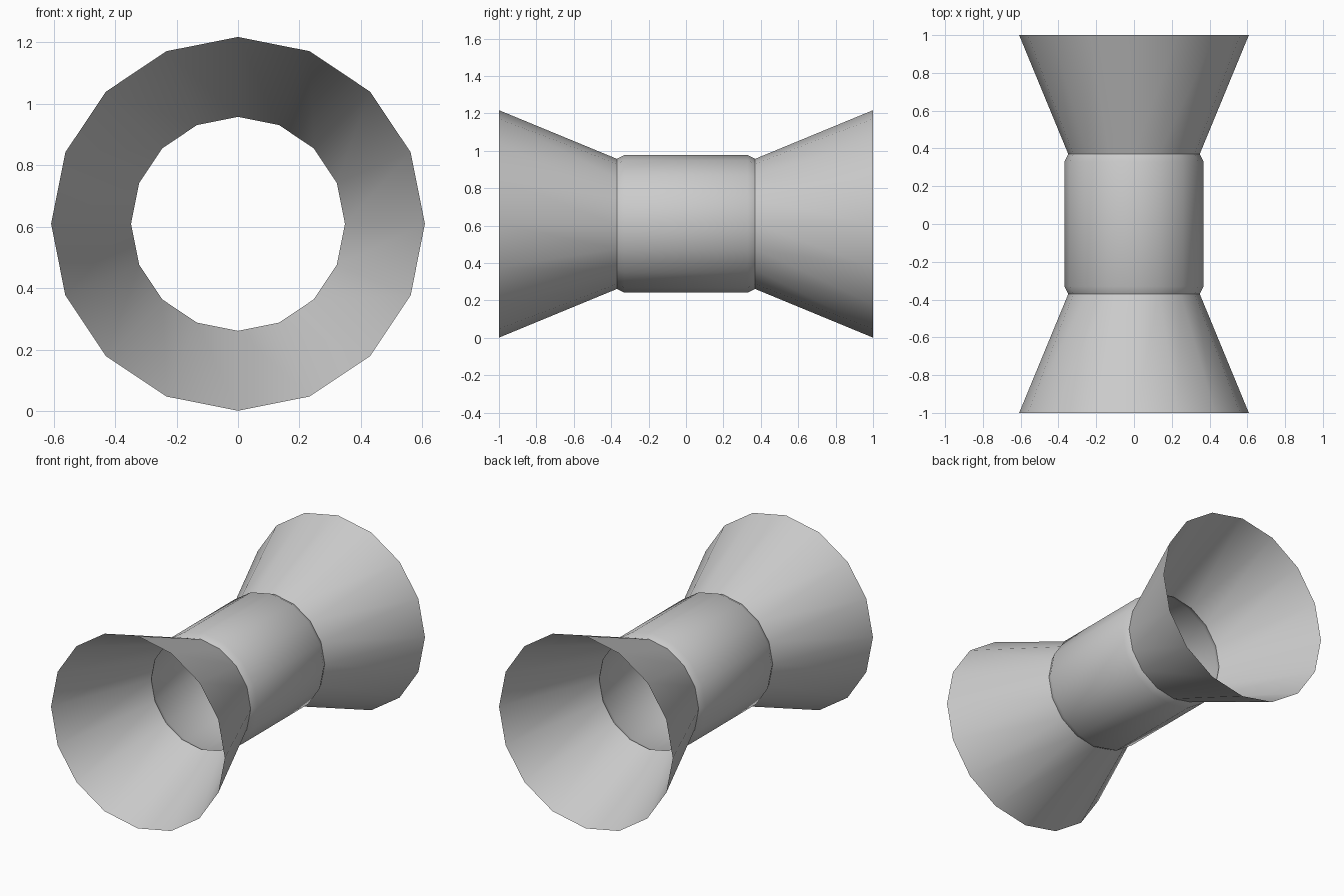
import bpy, bmesh, math

if "Cube" in bpy.data.objects:
    bpy.data.objects.remove(bpy.data.objects["Cube"])

SIDES = 16
AXIS_Z = 0.609

# (y, radius) profile of the thin double-flared tube, mirrored front to back
half = [(-1.0, 0.608), (-0.37, 0.348), (-0.33, 0.368)]
profile = half + [(-y, r) for y, r in reversed(half)]

grey = bpy.data.materials.new("light_grey")
grey.diffuse_color = (0.6, 0.6, 0.6, 1)
grey.use_nodes = True
grey.node_tree.nodes["Principled BSDF"].inputs["Base Color"].default_value = grey.diffuse_color

# Rings of vertices around the y axis, with a vertex at the top
bm = bmesh.new()
rings = []
for y, r in profile:
    ring = []
    for i in range(SIDES):
        a = 2 * math.pi * i / SIDES
        ring.append(bm.verts.new((r * math.sin(a), y, AXIS_Z + r * math.cos(a))))
    rings.append(ring)

# Skin neighbouring rings; both ends stay open
for a, b in zip(rings, rings[1:]):
    for i in range(SIDES):
        j = (i + 1) % SIDES
        bm.faces.new((a[i], b[i], b[j], a[j]))
bm.normal_update()
f = bm.faces[:][0] if bm.faces else None
c = f.calc_center_median()
if f.normal.x * c.x + f.normal.z * (c.z - AXIS_Z) < 0:
    bmesh.ops.reverse_faces(bm, faces=bm.faces[:])

mesh = bpy.data.meshes.new("flared_tube")
bm.to_mesh(mesh)
bm.free()
mesh.materials.append(grey)
tube = bpy.data.objects.new("flared_tube", mesh)
bpy.context.collection.objects.link(tube)

# Smooth around the tube, sharp at the two necks
bpy.context.view_layer.objects.active = tube
tube.select_set(True)
bpy.ops.object.shade_smooth_by_angle(angle=math.radians(35))
